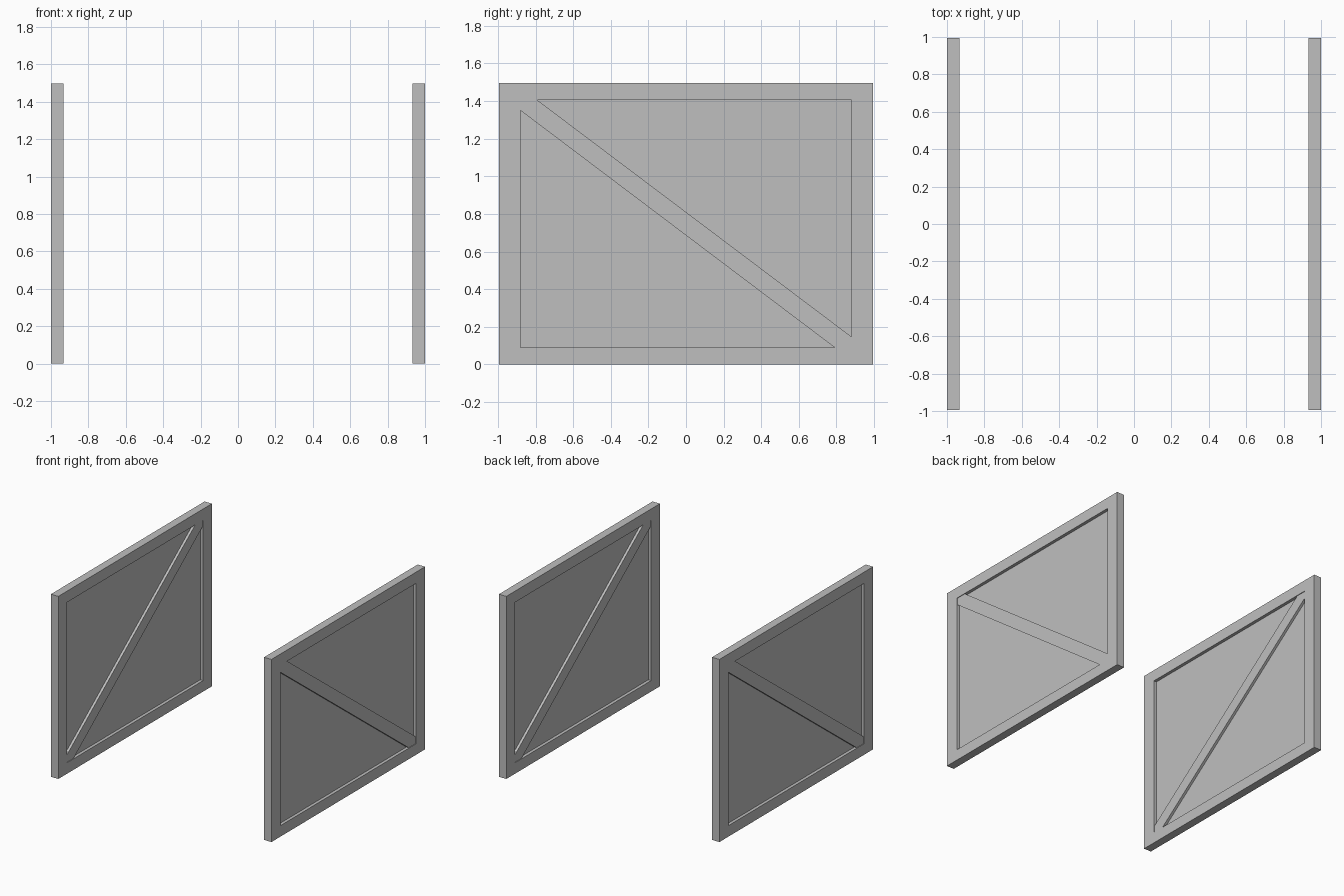
import bpy
import bmesh
from mathutils import Matrix
from math import pi

cube = bpy.data.objects.get("Cube")
if cube:
    bpy.data.objects.remove(cube, do_unlink=True)

grey = bpy.data.materials.new("plain_grey")
grey.use_nodes = True
colour = (0.52, 0.52, 0.52, 1)
grey.diffuse_color = colour
grey.node_tree.nodes["Principled BSDF"].inputs["Base Color"].default_value = colour

HALF, HEIGHT, THICK = 0.995, 1.497, 0.067
MID_X = 1 - THICK / 2
IN_Y, IN_LOW, IN_HIGH = 0.88, 0.09, 1.405


def slab(name, points, faces, thick, turn):
    """Extrude a flat outline in the side plane to a slab centred in the panel."""
    bm = bmesh.new()
    verts = [bm.verts.new((MID_X - thick / 2, y, z)) for y, z in points]
    flat = [bm.faces.new([verts[i] for i in f]) for f in faces]
    out = bmesh.ops.extrude_face_region(bm, geom=flat, use_keep_orig=True)
    moved = [v for v in out["geom"] if isinstance(v, bmesh.types.BMVert)]
    bmesh.ops.translate(bm, verts=moved, vec=(thick, 0, 0))
    bmesh.ops.recalc_face_normals(bm, faces=bm.faces)
    bmesh.ops.transform(bm, matrix=Matrix.Rotation(turn, 4, "Z"), verts=bm.verts)
    mesh = bpy.data.meshes.new(name)
    bm.to_mesh(mesh)
    bm.free()
    mesh.materials.append(grey)
    obj = bpy.data.objects.new(name, mesh)
    bpy.context.collection.objects.link(obj)


def rectangle(half, low, high):
    return [(-half, low), (half, low), (half, high), (-half, high)]


outer = rectangle(HALF, 0, HEIGHT)
inner = rectangle(IN_Y, IN_LOW, IN_HIGH)
ring = [(i, (i + 1) % 4, (i + 1) % 4 + 4, i + 4) for i in range(4)]
brace = [(-IN_Y, 1.35), (-IN_Y, IN_HIGH), (-0.79, IN_HIGH),
         (IN_Y, 0.147), (IN_Y, IN_LOW), (0.79, IN_LOW)]

# The two side panels are the same panel, turned half a circle
for side, turn in (("left", 0), ("right", pi)):
    # Outer border
    slab(side + "_frame", outer + inner, ring, THICK, turn)
    # Thin sunken sheet filling the opening
    slab(side + "_sheet", inner, [range(4)], 0.016, turn)
    # Diagonal bar, a little below the border on both faces
    slab(side + "_brace", brace, [range(6)], THICK - 0.01, turn)
